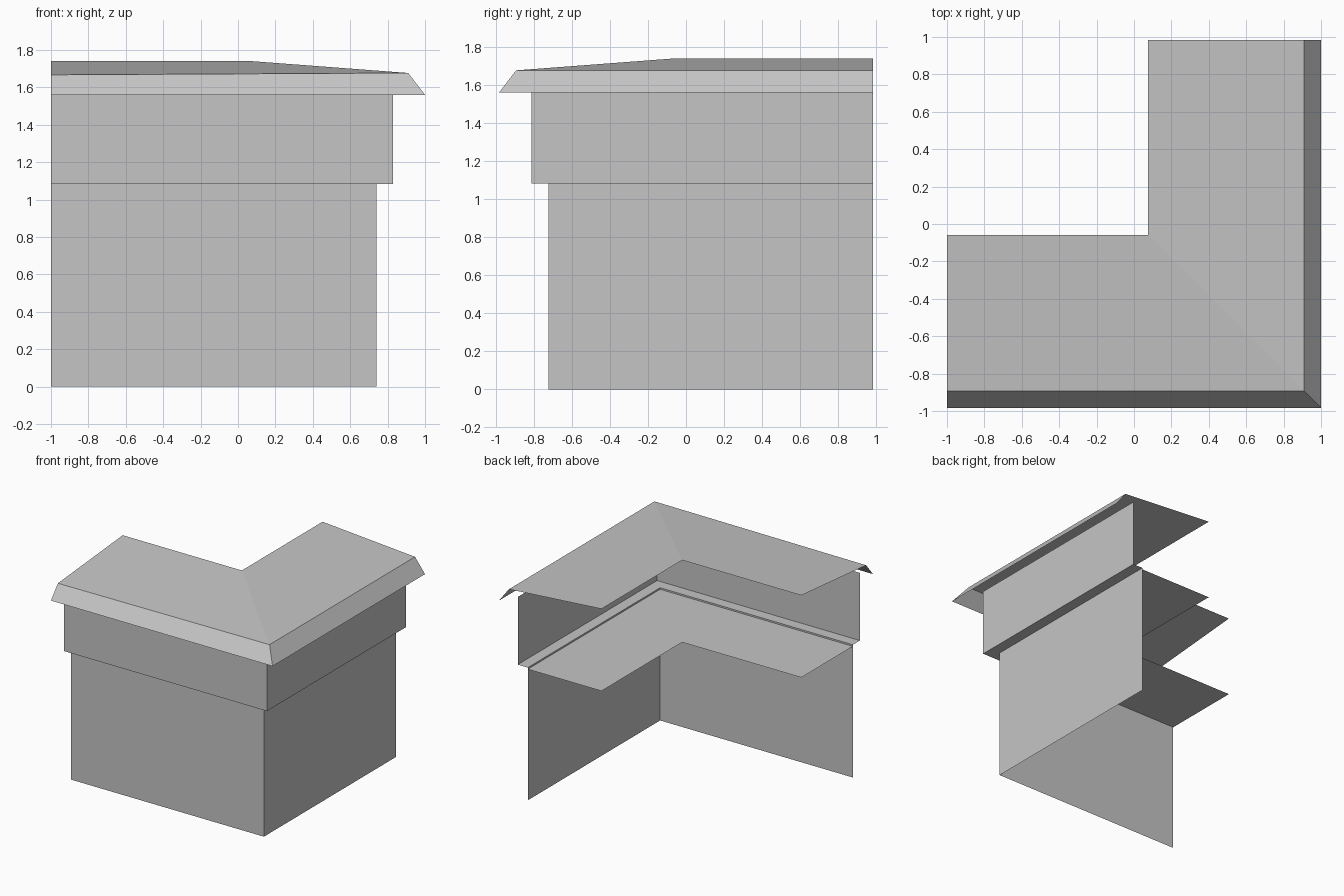
import bpy
import bmesh

cube = bpy.data.objects.get("Cube")
if cube:
    bpy.data.objects.remove(cube, do_unlink=True)

LEFT_END = -1.0    # x where the front arm stops
BACK_END = 0.983   # y where the side arm stops
SKEW = 0.017       # offset between the x and y of the mitred corner

grey = bpy.data.materials.new("stone_grey")
grey.use_nodes = True
colour = (0.56, 0.56, 0.56, 1.0)
grey.diffuse_color = colour
grey.node_tree.nodes["Principled BSDF"].inputs["Base Color"].default_value = colour


def corner_sheet(name, profile):
    """Sweep (reach, height, height at front arm end) around the L corner."""
    bm = bmesh.new()
    rows = []
    for reach, z, end_z in profile:
        y = SKEW - reach
        path = [(LEFT_END, y, end_z), (reach, y, z), (reach, BACK_END, z)]
        rows.append([bm.verts.new(p) for p in path])
    for low, high in zip(rows, rows[1:]):
        for i in range(2):
            bm.faces.new((low[i], low[i + 1], high[i + 1], high[i]))
    mesh = bpy.data.meshes.new(name)
    bm.to_mesh(mesh)
    bm.free()
    mesh.materials.append(grey)
    obj = bpy.data.objects.new(name, mesh)
    bpy.context.collection.objects.link(obj)
    return obj


def level(*points):
    return [(reach, z, z) for reach, z in points]


# Lower wall, and the overhanging band above it with its underside ledge
corner_sheet("lower_wall", level((0.74, 0.0), (0.74, 1.083)))
corner_sheet("upper_band", level((0.74, 1.083), (0.83, 1.083), (0.83, 1.635)))

# Floor sheet just inside the top of the lower wall
corner_sheet("floor", level((0.74, 1.07), (0.075, 1.07)))

# Shallow roof with its sloping eave
corner_sheet("roof", [(1.0, 1.56, 1.56), (0.91, 1.677, 1.667), (0.075, 1.74, 1.74)])
